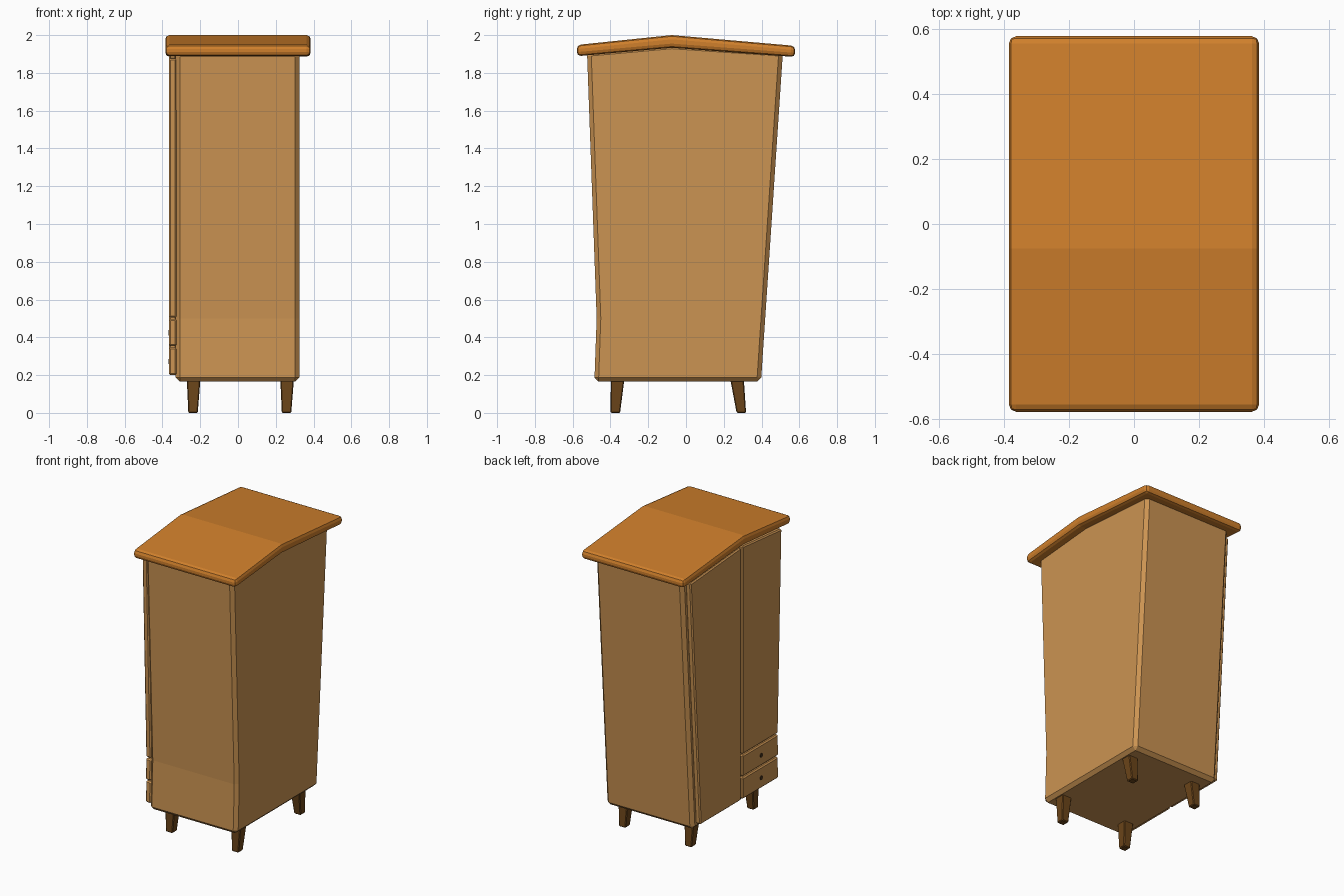
import bpy, bmesh, math

if "Cube" in bpy.data.objects:
    bpy.data.objects.remove(bpy.data.objects["Cube"])


def material(name, rgb):
    m = bpy.data.materials.new(name)
    m.diffuse_color = (*rgb, 1)
    m.use_nodes = True
    m.node_tree.nodes["Principled BSDF"].inputs["Base Color"].default_value = m.diffuse_color
    return m


WOOD = material("light wood", (0.60, 0.295, 0.085))
ROOF = material("orange wood", (0.63, 0.215, 0.025))
LEG = material("dark wood", (0.15, 0.06, 0.01))
KNOB = material("knob brown", (0.06, 0.03, 0.01))


def loft(name, bottom, top, mat, bevel=0, segments=1):
    """Solid between two matching rings of points."""
    bm = bmesh.new()
    a = [bm.verts.new(p) for p in bottom]
    b = [bm.verts.new(p) for p in top]
    n = len(a)
    bm.faces.new(a)
    bm.faces.new(b)
    for i in range(n):
        j = (i + 1) % n
        bm.faces.new((a[i], a[j], b[j], b[i]))
    bmesh.ops.recalc_face_normals(bm, faces=bm.faces)
    me = bpy.data.meshes.new(name)
    bm.to_mesh(me)
    bm.free()
    ob = bpy.data.objects.new(name, me)
    bpy.context.collection.objects.link(ob)
    me.materials.append(mat)
    if bevel:
        mod = ob.modifiers.new("bevel", 'BEVEL')
        mod.width = bevel
        mod.segments = segments
        mod.limit_method = 'ANGLE'
        mod.angle_limit = math.radians(30)
    return ob


def slab(name, profile, x0, x1, mat, bevel=0, segments=1):
    """Extrude a (y, z) profile along x."""
    return loft(name, [(x0, y, z) for y, z in profile],
                [(x1, y, z) for y, z in profile], mat, bevel, segments)


# Cabinet body, flaring towards the top
slab("cabinet_body", [(-0.485, 0.165), (0.397, 0.165), (0.513, 1.91), (-0.075, 1.95),
                      (-0.524, 1.91), (-0.473, 0.5)], -0.33, 0.325, WOOD, 0.022)

# Pitched roof
slab("roof", [(-0.578, 1.888), (-0.075, 1.933), (0.578, 1.884),
              (0.578, 1.943), (-0.075, 2.0), (-0.578, 1.948)], -0.385, 0.385, ROOF, 0.022, 2)

# Doors and drawers on the left side
slab("wide_door", [(-0.07, 0.2), (0.365, 0.2), (0.472, 1.875), (-0.07, 1.915)],
     -0.365, -0.325, WOOD, 0.008)
slab("narrow_door", [(-0.468, 0.505), (-0.088, 0.505), (-0.088, 1.915), (-0.508, 1.875)],
     -0.365, -0.325, WOOD, 0.008)
for name, z0, z1 in (("lower_drawer", 0.2, 0.345), ("upper_drawer", 0.353, 0.497)):
    slab(name, [(-0.472, z0), (-0.088, z0), (-0.088, z1), (-0.468, z1)],
         -0.365, -0.325, WOOD, 0.008)
    # Round drawer pull
    zc = (z0 + z1) / 2
    ring = [(-0.285 + 0.014 * math.cos(t * math.pi / 6), zc + 0.014 * math.sin(t * math.pi / 6))
            for t in range(12)]
    slab(name + "_pull", ring, -0.369, -0.36, KNOB)


# Tapered, splayed legs
def square(x, y, z, r):
    return [(x - r, y - r, z), (x + r, y - r, z), (x + r, y + r, z), (x - r, y + r, z)]


for side, xt, xb in (("left", -0.235, -0.238), ("right", 0.26, 0.257)):
    for end, yt, yb in (("front", -0.362, -0.374), ("back", 0.27, 0.293)):
        loft(f"{end}_{side}_leg", square(xb, yb, 0.0, 0.025),
             square(xt, yt, 0.18, 0.036), LEG, 0.005)
